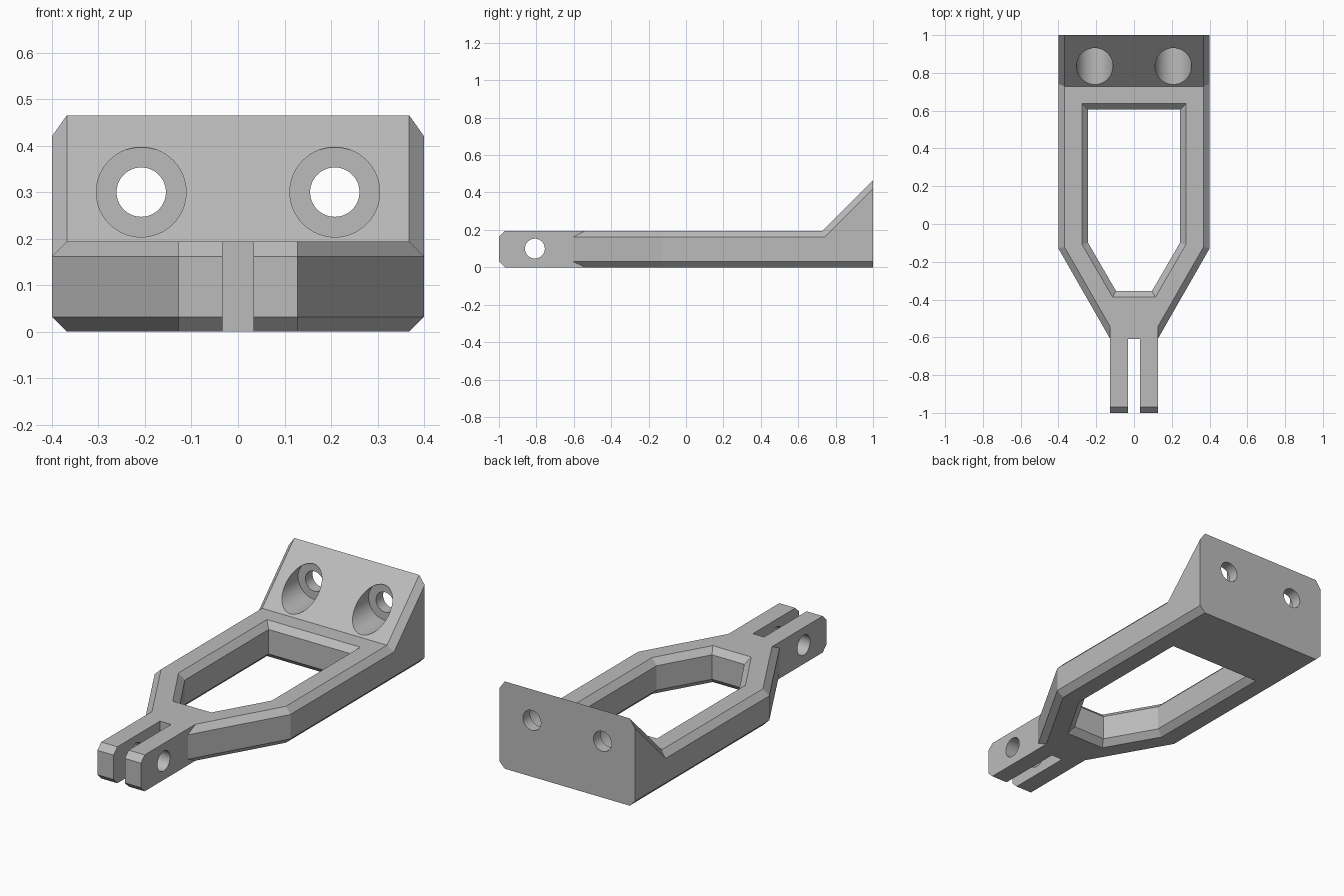
import bpy, bmesh
from math import pi
from mathutils import Matrix

cube = bpy.data.objects.get("Cube")
if cube:
    bpy.data.objects.remove(cube, do_unlink=True)

grey = bpy.data.materials.new("plain grey")
grey.use_nodes = True
grey.diffuse_color = (0.5, 0.5, 0.5, 1)
grey.node_tree.nodes["Principled BSDF"].inputs["Base Color"].default_value = (0.5, 0.5, 0.5, 1)

H = 0.194       # plate thickness
C = 0.032       # chamfer size


def make(name, bm):
    bmesh.ops.recalc_face_normals(bm, faces=bm.faces)
    mesh = bpy.data.meshes.new(name)
    bm.to_mesh(mesh)
    bm.free()
    mesh.materials.append(grey)
    ob = bpy.data.objects.new(name, mesh)
    bpy.context.collection.objects.link(ob)
    return ob


def loft(name, rings):
    """Skin a closed solid through rings with equal point counts."""
    bm = bmesh.new()
    rows = [[bm.verts.new(p) for p in ring] for ring in rings]
    n = len(rows[0])
    for a, b in zip(rows, rows[1:]):
        for i in range(n):
            j = (i + 1) % n
            bm.faces.new((a[i], a[j], b[j], b[i]))
    bm.faces.new(rows[0])
    bm.faces.new(rows[-1])
    return make(name, bm)


def cylinder(name, radius, axis, start, end, across, z):
    bm = bmesh.new()
    turn = Matrix.Rotation(pi / 2, 4, "Y" if axis == "X" else "X")
    mid = (start + end) / 2
    place = (mid, across, z) if axis == "X" else (across, mid, z)
    bmesh.ops.create_cone(bm, cap_ends=True, segments=64, radius1=radius, radius2=radius,
                          depth=end - start, matrix=Matrix.Translation(place) @ turn)
    return make(name, bm)


def combine(target, tool, operation):
    tool.hide_render = True
    mod = target.modifiers.new(operation.title(), "BOOLEAN")
    mod.operation = operation
    mod.solver = "EXACT"
    mod.object = tool
    bpy.context.view_layer.objects.active = target
    bpy.ops.object.modifier_apply(modifier=mod.name)
    bpy.data.objects.remove(tool, do_unlink=True)


def section(outer, inner, y_out, y_in, y_low, z_out, z_in):
    """Chamfered cross-section: half widths, then y and z of its edges."""
    right = [(inner, y_low, 0), (outer, y_out, C), (outer, y_out, z_out), (inner, y_in, z_in)]
    return right + [(-x, y, z) for x, y, z in reversed(right)]


# Chamfered body: tapered neck, shoulder, straight arms and raised wedge
bracket = loft("bracket", [
    section(0.1, 0.063, -0.654, -0.654, -0.654, H - C, H),
    section(0.4, 0.4 - C, -0.13, -0.1215, -0.1215, H - C, H),
    section(0.4, 0.4 - C, 0.742, 0.729, 0.729, H - C, H),
    section(0.4, 0.4 - C, 1, 1, 1, 0.42, 0.465),
])

# Clevis bar with chamfered front end
profile = [(-0.5, 0), (C - 1, 0), (-1, C), (-1, H - C), (C - 1, H), (-0.5, H)]
bar = loft("clevis_bar", [[(x, y, z) for y, z in profile] for x in (-0.128, 0.128)])
combine(bracket, bar, "UNION")


# Window with chamfered rims
def window_ring(grow, z):
    half = [(0.243 + grow, 0.605 + grow), (0.243 + grow, -0.1 - 0.27 * grow),
            (0.095 + 0.577 * grow, -0.355 - grow)]
    return [(x, y, z) for x, y in half] + [(-x, y, z) for x, y in reversed(half)]


window = loft("window_cutter", [window_ring(2 * C, -C), window_ring(0, C),
                                window_ring(0, H - C), window_ring(2 * C, H + C)])
combine(bracket, window, "DIFFERENCE")

# Slot between the two prongs and the pin hole across them
slot = loft("slot_cutter", [[(-0.033, y, z), (0.033, y, z), (0.033, y, 0.4), (-0.033, y, 0.4)]
                            for y, z in ((-1.2, -0.2), (-0.61, -0.2))])
combine(bracket, slot, "DIFFERENCE")
combine(bracket, cylinder("pin_cutter", 0.053, "X", -0.3, 0.3, -0.808, 0.1), "DIFFERENCE")

# Counterbored screw holes through the wedge
for x in (-0.208, 0.208):
    combine(bracket, cylinder("bore_cutter", 0.0965, "Y", 0.5, 0.94, x, 0.3), "DIFFERENCE")
    combine(bracket, cylinder("screw_cutter", 0.053, "Y", 0.8, 1.2, x, 0.3), "DIFFERENCE")

# Smooth the round walls, keep the machined edges crisp
bpy.ops.object.select_all(action="DESELECT")
bracket.select_set(True)
bpy.context.view_layer.objects.active = bracket
bpy.ops.object.shade_smooth_by_angle(angle=pi / 9)
